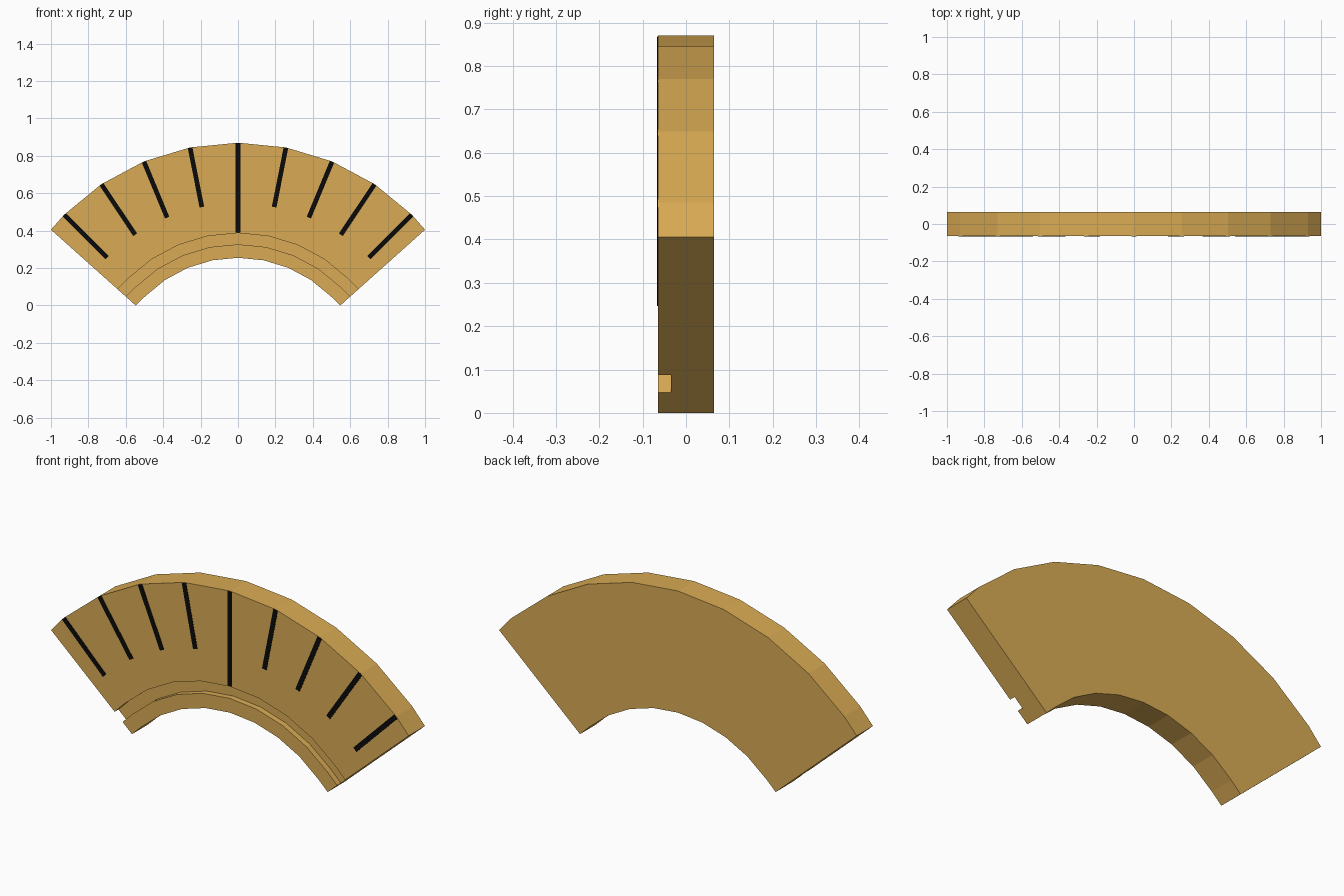
import bpy, bmesh, math
from mathutils import Vector

if "Cube" in bpy.data.objects:
    bpy.data.objects.remove(bpy.data.objects["Cube"])

CZ = -0.445            # height of the arc centre
R_IN, R_OUT = 0.70, 1.315
Y = 0.065              # half thickness
STEP = math.radians(11.25)


def material(name, rgb):
    m = bpy.data.materials.new(name)
    m.diffuse_color = (*rgb, 1)
    m.use_nodes = True
    m.node_tree.nodes["Principled BSDF"].inputs["Base Color"].default_value = m.diffuse_color
    return m


def add_object(name, bm, mat):
    bmesh.ops.recalc_face_normals(bm, faces=bm.faces)
    me = bpy.data.meshes.new(name)
    bm.to_mesh(me)
    bm.free()
    me.materials.append(mat)
    ob = bpy.data.objects.new(name, me)
    bpy.context.collection.objects.link(ob)
    return ob


gold = material("gold", (0.70, 0.41, 0.09))
black = material("black", (0.003, 0.003, 0.003))

# Arched body: a grooved cross-section (radius, y) swept around the arc
section = [(R_IN, -Y), (0.772, -Y), (0.772, -0.035), (0.832, -0.035),
           (0.832, -Y), (R_OUT, -Y), (R_OUT, Y), (R_IN, Y)]


def arc_point(r, i):
    if abs(i) == 5:    # slanted cut ends
        t = (r - R_IN) / (R_OUT - R_IN)
        return math.copysign(0.547 + 0.453 * t, i), 0.405 * t
    return r * math.sin(i * STEP), CZ + r * math.cos(i * STEP)


bm = bmesh.new()
rings = []
for i in range(-5, 6):
    ring = []
    for r, y in section:
        x, z = arc_point(r, i)
        ring.append(bm.verts.new((x, y, z)))
    rings.append(ring)
n = len(section)
for a, b in zip(rings, rings[1:]):
    for k in range(n):
        bm.faces.new((a[k], a[(k + 1) % n], b[(k + 1) % n], b[k]))
bm.faces.new(rings[0])
bm.faces.new(rings[-1])
add_object("arched_body", bm, gold)

# Radial tick marks: thin plates on the front, the middle one longer
W = 0.0125
for i in range(-4, 5):
    ang = i * STEP
    out = Vector((math.sin(ang), 0, math.cos(ang)))
    side = Vector((math.cos(ang), 0, -math.sin(ang)))
    r0 = 0.835 if i == 0 else 0.99
    r1 = R_OUT - 0.001
    bm = bmesh.new()
    corners = [(r0, -W), (r0, W), (r1 - 0.001, W), (r1 - 0.001, -W)]
    front, back = [[bm.verts.new(Vector((0, y, CZ)) + out * r + side * s)
                    for r, s in corners] for y in (-Y - 0.0015, -Y + 0.001)]
    bm.faces.new(front)
    bm.faces.new(back)
    for k in range(4):
        j = (k + 1) % 4
        bm.faces.new((front[k], front[j], back[j], back[k]))
    add_object(f"tick_mark_{i + 5}", bm, black)
